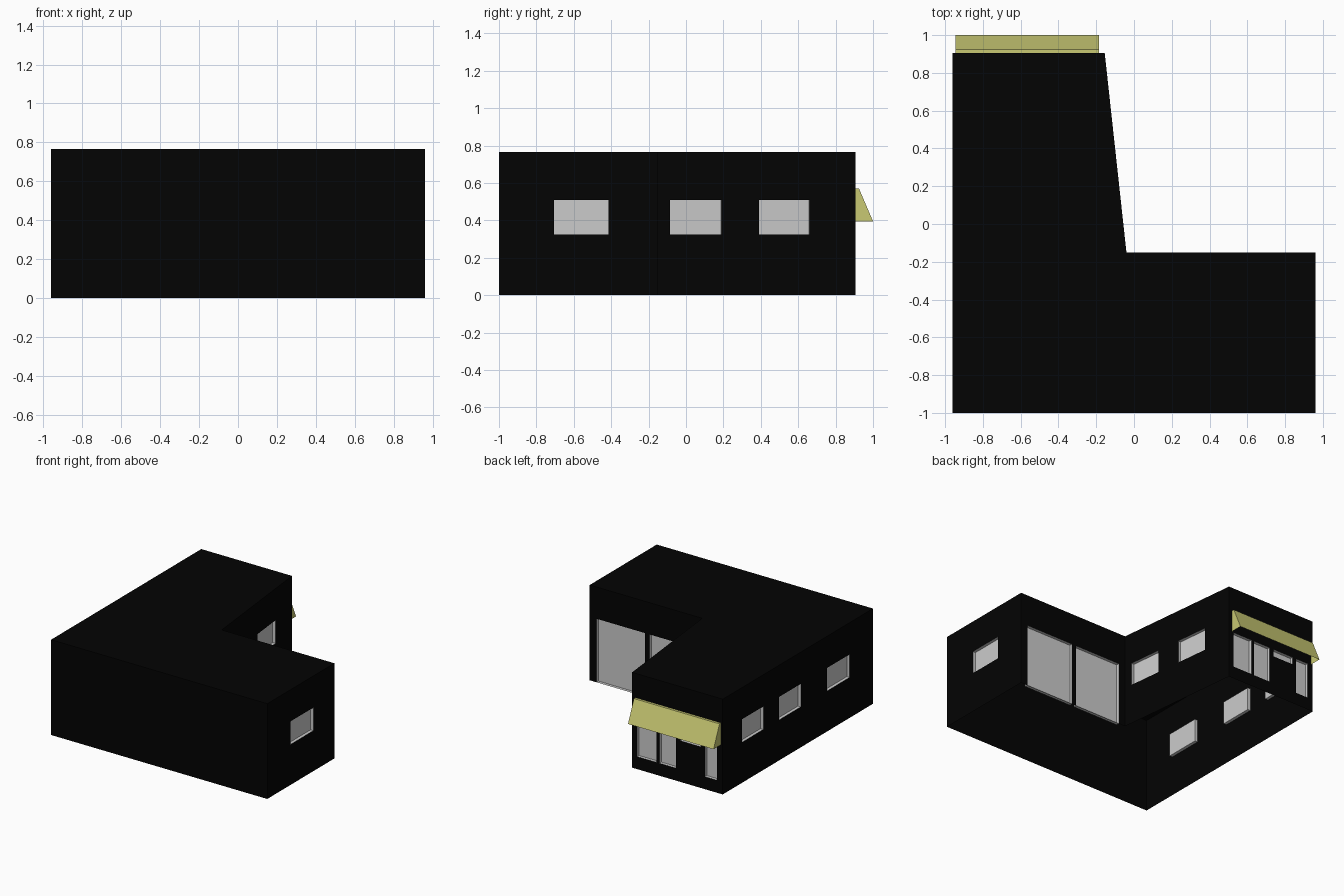
import bpy, bmesh
from mathutils import Vector

if "Cube" in bpy.data.objects:
    bpy.data.objects.remove(bpy.data.objects["Cube"])

H = 0.765        # wall height
DEPTH = 0.025    # window recess


def material(name, rgb):
    m = bpy.data.materials.new(name)
    m.diffuse_color = (*rgb, 1)
    m.use_nodes = True
    m.node_tree.nodes["Principled BSDF"].inputs["Base Color"].default_value = m.diffuse_color
    return m


def make_object(name, faces, mat=None):
    """Build one mesh object from a list of polygons given as points."""
    bm = bmesh.new()
    for f in faces:
        bm.faces.new([bm.verts.new(p) for p in f])
    bmesh.ops.remove_doubles(bm, verts=bm.verts, dist=1e-4)
    mesh = bpy.data.meshes.new(name)
    bm.to_mesh(mesh)
    bm.free()
    obj = bpy.data.objects.new(name, mesh)
    bpy.context.collection.objects.link(obj)
    if mat:
        mesh.materials.append(mat)


def wall(name, p0, p1, axis=0, openings=()):
    """Wall p0->p1 with recessed windows (c0, c1, z0, z1), c along the axis."""
    a, b = Vector((*p0, 0)), Vector((*p1, 0))
    d = (b - a).normalized()
    inward = Vector((-d.y, d.x, 0)) * DEPTH

    def rect(t0, t1, z0, z1):
        return [a.lerp(b, t) + Vector((0, 0, z))
                for t, z in ((t0, z0), (t1, z0), (t1, z1), (t0, z1))]

    holes = []
    for c0, c1, z0, z1 in openings:
        t = sorted((c - a[axis]) / (b[axis] - a[axis]) for c in (c0, c1))
        holes.append((*t, z0, z1))
    ts = sorted({0, 1, *(t for h in holes for t in h[:2])})
    zs = sorted({0, H, *(z for h in holes for z in h[2:])})

    # wall cells around the openings
    cells = []
    for t0, t1 in zip(ts, ts[1:]):
        for z0, z1 in zip(zs, zs[1:]):
            tm, zm = (t0 + t1) / 2, (z0 + z1) / 2
            if not any(h[0] < tm < h[1] and h[2] < zm < h[3] for h in holes):
                cells.append(rect(t0, t1, z0, z1))
    make_object(name + "_wall", cells, black)

    # panes with their reveals
    glass = []
    for h in holes:
        o = rect(*h)
        i = [p + inward for p in o]
        glass.append(i)
        for k in range(4):
            n = (k + 1) % 4
            glass.append([o[k], o[n], i[n], i[k]])
    if glass:
        make_object(name + "_windows", glass)


black = material("black_wall", (0.001, 0.001, 0.001))
yellow = material("awning_yellow", (0.58, 0.58, 0.17))

# L-shaped plan, counter-clockwise
plan = [(-0.96, -1), (0.96, -1), (0.96, -0.15),
        (-0.04, -0.15), (-0.155, 0.905), (-0.96, 0.905)]
front_win, mid_win, rear_win = [(y0, y1, 0.325, 0.51) for y0, y1 in
                                ((-0.705, -0.415), (-0.085, 0.19), (0.39, 0.66))]

# walls with their windows
wall("front", plan[0], plan[1])
wall("right", plan[1], plan[2], 1, [front_win])
wall("courtyard", plan[2], plan[3], 0,
     [(0.47, 0.90, 0, 0.51), (0.02, 0.43, 0, 0.51)])
wall("slanted", plan[3], plan[4], 1, [mid_win, rear_win])
wall("shopfront", plan[4], plan[5], 0,
     [(-0.37, -0.20, 0.10, 0.39), (-0.545, -0.397, 0.10, 0.39),
      (-0.767, -0.585, 0.33, 0.39), (-0.91, -0.802, 0.10, 0.39)])
wall("left", plan[5], plan[0], 1, [front_win, mid_win, rear_win])

# flat roof
make_object("roof", [[(x, y, H) for x, y in plan]], black)

# awning, open underneath
xl, xr = -0.945, -0.185
profile = [(0.905, 0.57), (0.925, 0.57), (1.0, 0.395)]
awning = [[(xr, *p), (xr, *q), (xl, *q), (xl, *p)][::-1]
          for p, q in zip(profile, profile[1:])]
side = profile + [(0.905, 0.395)]
awning.append([(xl, *p) for p in side])
awning.append([(xr, *p) for p in reversed(side)])
make_object("awning", awning, yellow)
